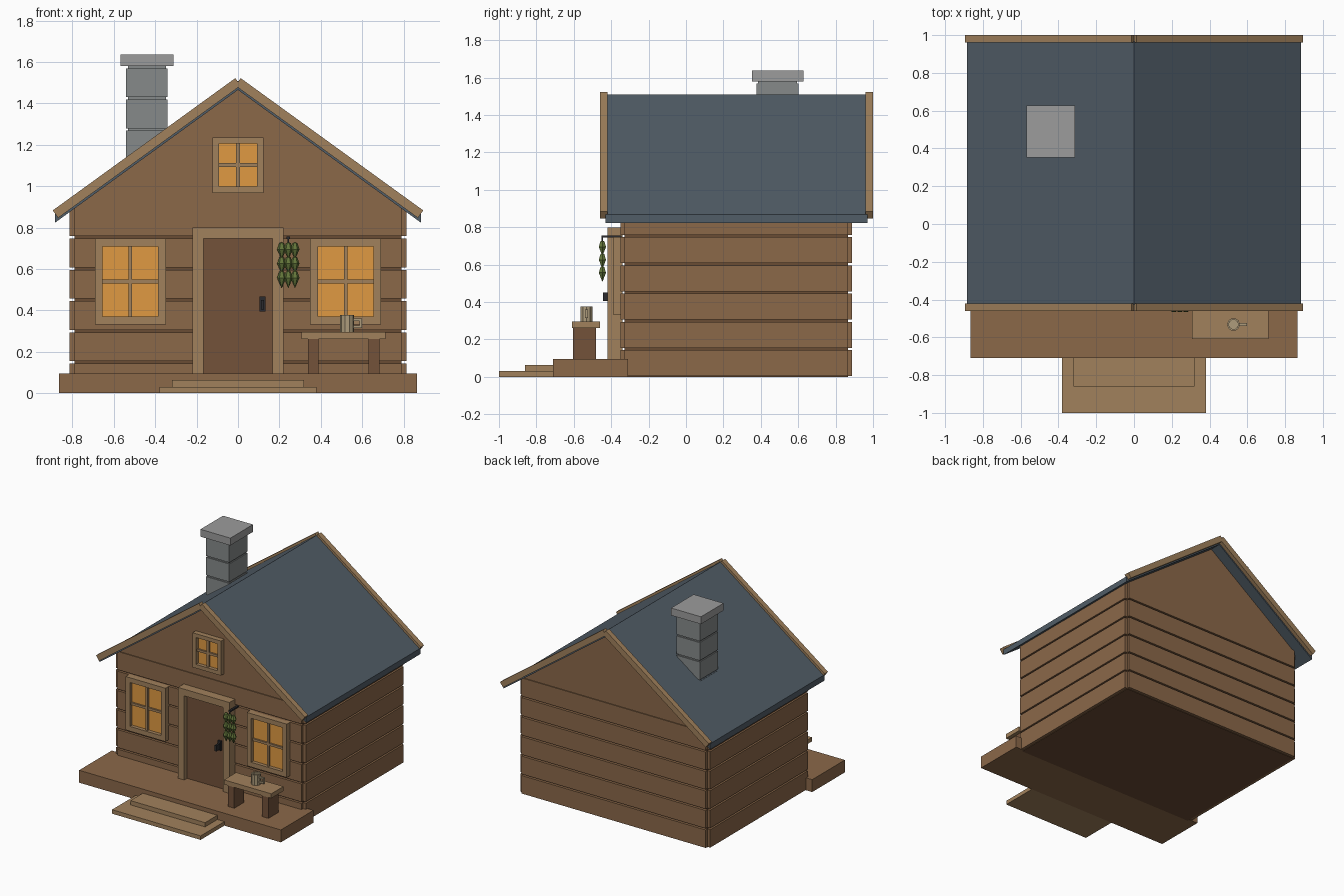
import bpy, bmesh, math
from mathutils import Matrix, Vector

if "Cube" in bpy.data.objects:
    bpy.data.objects.remove(bpy.data.objects["Cube"])


def material(name, hex_code):
    m = bpy.data.materials.new(name)
    c = [int(hex_code[i:i + 2], 16) / 255 for i in (0, 2, 4)]
    m.diffuse_color = [((v + 0.055) / 1.055) ** 2.4 if v > 0.04 else v / 12.92 for v in c] + [1]
    m.use_nodes = True
    m.node_tree.nodes["Principled BSDF"].inputs["Base Color"].default_value = m.diffuse_color
    return m


LOG = material("log_wood", "8B6849")
GROOVE = material("groove_wood", "6A4C34")
TRIM = material("trim_wood", "A1815C")
DOOR = material("door_wood", "73523A")
ROOF = material("slate", "515D67")
GLOW = material("warm_glass", "E09A42")
IRON = material("iron", "2B2B2E")
HERB = material("herb_green", "63763A")
CLAY = material("clay", "AD9C7C")
STONE = material("stone", "868A8A")
CAP = material("cap_stone", "9C9C9C")


def finish(name, bm, mat):
    bmesh.ops.recalc_face_normals(bm, faces=bm.faces)
    me = bpy.data.meshes.new(name)
    bm.to_mesh(me)
    bm.free()
    me.materials.append(mat)
    ob = bpy.data.objects.new(name, me)
    bpy.context.collection.objects.link(ob)
    return ob


def boxes(name, mat, *specs):
    """One object from boxes given as (x0, x1, y0, y1, z0, z1)."""
    bm = bmesh.new()
    for x0, x1, y0, y1, z0, z1 in specs:
        mid = Vector((x0 + x1, y0 + y1, z0 + z1)) / 2
        size = Matrix.Diagonal((x1 - x0, y1 - y0, z1 - z0, 1))
        bmesh.ops.create_cube(bm, size=1, matrix=Matrix.Translation(mid) @ size)
    return finish(name, bm, mat)


def prism(name, mat, pts, y0, y1):
    """Extrude an x-z profile along y."""
    bm = bmesh.new()
    face = bm.faces.new([bm.verts.new((x, y0, z)) for x, z in pts])
    ext = bmesh.ops.extrude_face_region(bm, geom=[face])
    verts = [v for v in ext["geom"] if isinstance(v, bmesh.types.BMVert)]
    bmesh.ops.translate(bm, verts=verts, vec=(0, y1 - y0, 0))
    return finish(name, bm, mat)


def lathe(name, mat, profile, centre, sides):
    """Spin an (r, z) profile about a vertical axis."""
    bm = bmesh.new()
    vs = [bm.verts.new((r, 0, z)) for r, z in profile]
    es = [bm.edges.new(p) for p in zip(vs, vs[1:])]
    bmesh.ops.spin(bm, geom=vs + es, axis=(0, 0, 1), cent=(0, 0, 0),
                   steps=sides, angle=2 * math.pi)
    bmesh.ops.remove_doubles(bm, verts=bm.verts, dist=1e-5)
    bmesh.ops.translate(bm, verts=bm.verts, vec=centre)
    return finish(name, bm, mat)


# Walls: recessed core with six courses of planks on each side
boxes("wall_core", GROOVE, (-.79, .79, -.33, .865, 0, .9))
rows = [(.004 + .151 * i, .004 + .151 * i + .139) for i in range(6)]
rows[-1] = (rows[-1][0], .9)
boxes("front_planks", LOG, *[(-.79, .79, -.35, -.33, a, b) for a, b in rows])
boxes("back_planks", LOG, *[(-.79, .79, .865, .887, a, b) for a, b in rows])
for side, x0, x1 in (("left", -.813, -.79), ("right", .79, .813)):
    boxes(side + "_planks", LOG, *[(x0, x1, -.33, .865, a, b) for a, b in rows])
prism("gable", LOG, [(-.79, .9), (.79, .9), (0, 1.473)], -.343, .88)

# Roof slabs and barge boards
for side, s in (("left", -1), ("right", 1)):
    prism(side + "_roof", ROOF,
          [(0, 1.51), (s * .885, .868), (s * .885, .823), (0, 1.465)], -.43, .97)
    board = [(.013, 1.522), (.895, .883), (.869, .847), (-.013, 1.486)]
    for end, y0 in (("front", -.46), ("back", .96)):
        prism(f"{side}_{end}_barge_board", TRIM, [(s * x, z) for x, z in board], y0, y0 + .04)

# Chimney: stone courses on a slightly narrower core
boxes("chimney_core", STONE, (-.532, -.347, .386, .594, .95, 1.58))
boxes("chimney_courses", STONE,
      *[(-.54, -.34, .378, .602, z, z + .139) for z in (.98, 1.13, 1.28, 1.43)])
boxes("chimney_cap", CAP, (-.568, -.312, .352, .628, 1.58, 1.637))

# Porch and steps
boxes("porch", LOG, (-.865, .865, -.71, -.31, 0, .096))
boxes("lower_step", TRIM, (-.38, .38, -1, -.71, 0, .031))
boxes("upper_step", TRIM, (-.32, .32, -.86, -.71, .031, .064))

# Door
boxes("door", DOOR, (-.17, .17, -.385, -.34, .096, .75))
boxes("door_frame", TRIM, (-.22, -.167, -.42, -.34, .096, .748),
      (.167, .22, -.42, -.34, .096, .748), (-.22, .22, -.42, -.34, .748, .8))
boxes("door_handle", IRON, (.105, .132, -.4, -.38, .394, .467),
      (.111, .126, -.445, -.395, .405, .45))


# Windows: glass, frame and crossed glazing bars
def window(name, x, z, w, h, bar, y):
    boxes(name + "_glass", GLOW, (x - w + .01, x + w - .01, y - .012, y + .01, z - h + .01, z + h - .01))
    f = y - .04
    boxes(name + "_frame", TRIM,
          (x - w, x - w + bar, f, y + .01, z - h, z + h), (x + w - bar, x + w, f, y + .01, z - h, z + h),
          (x - w + bar, x + w - bar, f, y + .01, z - h, z - h + bar),
          (x - w + bar, x + w - bar, f, y + .01, z + h - bar, z + h))
    boxes(name + "_bars", TRIM, (x - .009, x + .009, y - .027, y, z - h + bar, z + h - bar),
          (x - w + bar, x + w - bar, y - .025, y, z - .009, z + .009))


window("left_window", -.52, .54, .171, .207, .037, -.35)
window("right_window", .52, .54, .171, .207, .037, -.35)
window("attic_window", 0, 1.102, .122, .134, .03, -.343)

# Bench
boxes("bench_seat", TRIM, (.307, .712, -.61, -.46, .262, .297))
boxes("bench_legs", DOOR, (.337, .39, -.603, -.482, .096, .262),
      (.63, .683, -.603, -.482, .096, .262))

# Mug on the bench
lathe("mug", CLAY, [(0, 0), (.034, 0), (.034, .08), (.025, .08), (.025, .015), (0, .015)],
      (.527, -.532, .297), 10)
boxes("mug_handle", CLAY, (.555, .598, -.539, -.525, .349, .361),
      (.555, .598, -.539, -.525, .314, .326), (.586, .598, -.539, -.525, .326, .349))

# Hanging herb bundles on an iron hook
boxes("herb_hook", IRON, (.235, .251, -.452, -.345, .745, .756),
      (.239, .247, -.451, -.443, .71, .75))
for i, dx in enumerate((-.032, 0, .032)):
    for j in range(3):
        lathe(f"herb_{i + 1}_{j + 1}", HERB, [(0, -.045), (.022, .005), (.012, .035), (0, .04)],
              (.243 + dx, -.447, .69 - .069 * j), 6)
